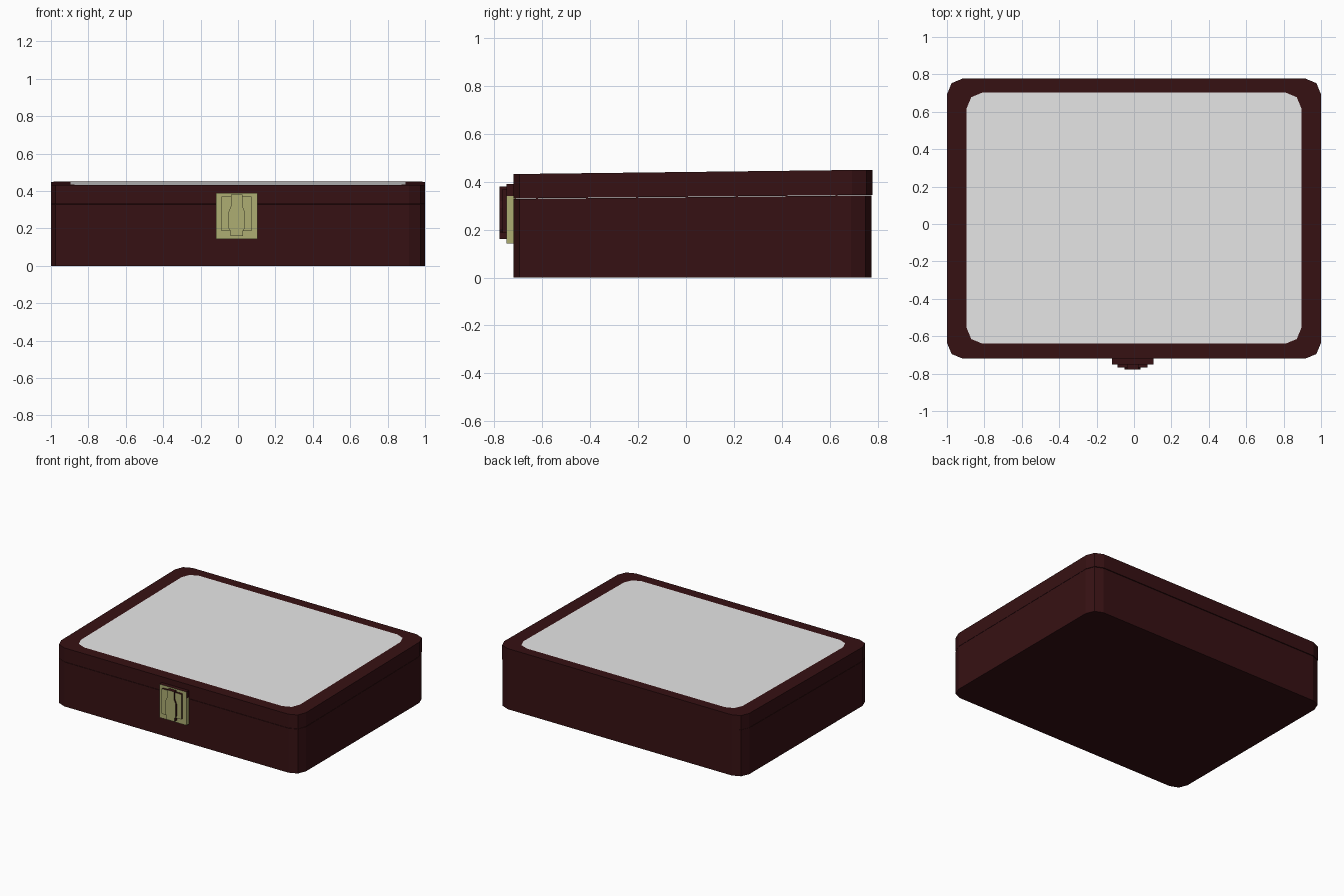
import bpy, bmesh, math

cube = bpy.data.objects.get("Cube")
if cube:
    bpy.data.objects.remove(cube, do_unlink=True)


def material(name, rgb):
    m = bpy.data.materials.new(name)
    m.use_nodes = True
    m.diffuse_color = (*rgb, 1)
    m.node_tree.nodes["Principled BSDF"].inputs["Base Color"].default_value = (*rgb, 1)
    return m


WOOD = material("dark red wood", (0.037, 0.0055, 0.0065))
PANEL = material("pale grey panel", (0.8, 0.8, 0.8))
BRASS = material("dull brass", (0.42, 0.42, 0.17))


def finish(name, bm, mats):
    bmesh.ops.recalc_face_normals(bm, faces=bm.faces)
    mesh = bpy.data.meshes.new(name)
    bm.to_mesh(mesh)
    bm.free()
    for m in mats:
        mesh.materials.append(m)
    obj = bpy.data.objects.new(name, mesh)
    bpy.context.collection.objects.link(obj)
    return obj


def rounded_outline(half_x, y0, y1, radius, segments=2):
    """Counter-clockwise rectangle with faceted round corners."""
    corners = [(half_x - radius, y1 - radius), (radius - half_x, y1 - radius),
               (radius - half_x, y0 + radius), (half_x - radius, y0 + radius)]
    points = []
    for i, (cx, cy) in enumerate(corners):
        for s in range(segments + 1):
            a = math.pi / 2 * (i + s / segments)
            points.append((cx + radius * math.cos(a), cy + radius * math.sin(a)))
    return points


def ring(bm, outline, height):
    return [bm.verts.new((x, y, height(y))) for x, y in outline]


def bridge(bm, a, b):
    for i in range(len(a)):
        j = (i + 1) % len(a)
        bm.faces.new((a[i], a[j], b[j], b[i]))


FRONT, BACK = -0.72, 0.778


def slope(front_z, back_z):
    return lambda y: front_z + (back_z - front_z) * (y - FRONT) / (BACK - FRONT)


# Box body
bm = bmesh.new()
outline = rounded_outline(1.0, FRONT, 0.774, 0.085)
low = ring(bm, outline, slope(0, 0))
high = ring(bm, outline, slope(0.328, 0.343))
bridge(bm, low, high)
bm.faces.new(low)
bm.faces.new(high)
finish("box_body", bm, [WOOD])

# Lid, slightly higher at the hinge side, with an inset panel on top
bm = bmesh.new()
outline = rounded_outline(1.0, FRONT, BACK, 0.085)
top = slope(0.432, 0.45)
low = ring(bm, outline, slope(0.33, 0.345))
high = ring(bm, outline, top)
inner = ring(bm, rounded_outline(0.895, -0.64, 0.703, 0.085), top)
bridge(bm, low, high)
bridge(bm, high, inner)
bm.faces.new(low)
bm.faces.new(inner).material_index = 1
finish("lid", bm, [WOOD, PANEL])


def latch_part(name, profile, y_back, y_front, wood_sides=True):
    """Extruded front profile: brass face, wood coloured edges."""
    bm = bmesh.new()
    back = [bm.verts.new((x, y_back, z)) for x, z in profile]
    front = [bm.verts.new((x, y_front, z)) for x, z in profile]
    bridge(bm, back, front)
    bm.faces.new(back)
    bm.faces.new(front)
    bmesh.ops.recalc_face_normals(bm, faces=bm.faces)
    for f in bm.faces:
        f.material_index = 1 if wood_sides and abs(f.normal.y) < 0.9 else 0
    finish(name, bm, [BRASS, WOOD])


def rect(x0, x1, z0, z1):
    return [(x0, z0), (x1, z0), (x1, z1), (x0, z1)]


# Latch: mounting blocks, face plate and lever
latch_part("latch_lower_block", rect(-0.117, 0.103, 0.143, 0.34), -0.71, -0.75, False)
latch_part("latch_upper_block", rect(-0.117, 0.103, 0.34, 0.39), -0.71, -0.75)
latch_part("latch_plate", rect(-0.087, 0.073, 0.185, 0.37), -0.745, -0.766)
half = [(0.033, 0.16), (0.033, 0.185), (0.043, 0.2), (0.043, 0.29), (0.03, 0.32), (0.03, 0.38)]
lever = [(x - 0.007, z) for x, z in half] + [(-x - 0.007, z) for x, z in reversed(half)]
latch_part("latch_lever", lever, -0.745, -0.778)
